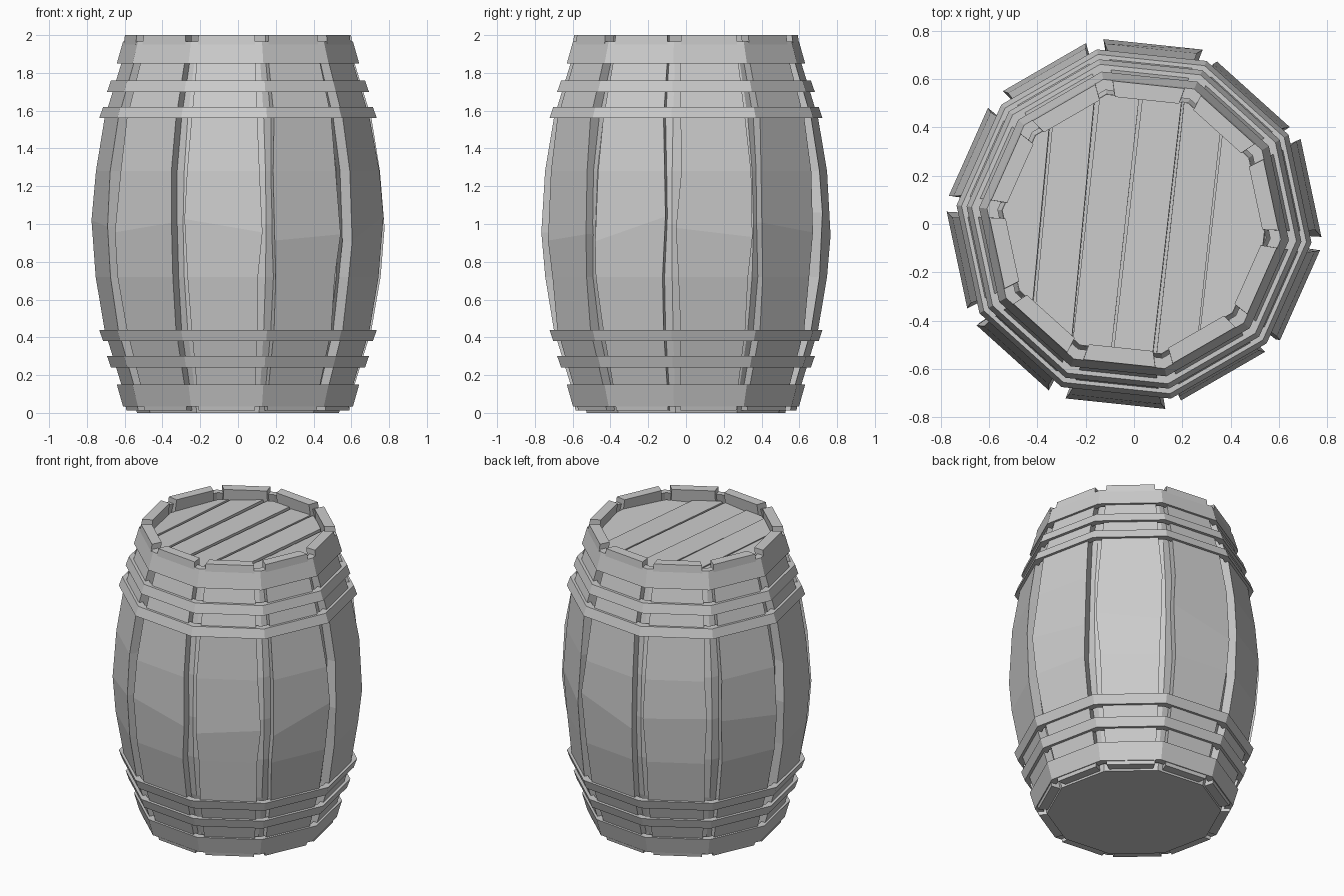
import bpy, bmesh, math, random
from mathutils import Vector, Matrix

if "Cube" in bpy.data.objects:
    bpy.data.objects.remove(bpy.data.objects["Cube"])

random.seed(4)
SIDES = 10
STEP = math.tau / SIDES
OFFSET = math.radians(-6)          # angle of the first gap between staves


def finish(bm, name):
    bmesh.ops.recalc_face_normals(bm, faces=bm.faces[:])
    me = bpy.data.meshes.new(name)
    bm.to_mesh(me)
    bm.free()
    ob = bpy.data.objects.new(name, me)
    bpy.context.collection.objects.link(ob)
    return ob


def lathe(name, profile, ring=False):
    """Ten-sided turned shape from (corner radius, z); ring closes the section, else ends are capped."""
    bm = bmesh.new()
    loops = [[bm.verts.new((r * math.cos(OFFSET + i * STEP), r * math.sin(OFFSET + i * STEP), z))
              for i in range(SIDES)] for r, z in profile]
    pairs = list(zip(loops, loops[1:]))
    if ring:
        pairs.append((loops[-1], loops[0]))
    else:
        bm.faces.new(loops[0])
        bm.faces.new(loops[-1])
    for a, b in pairs:
        for i in range(SIDES):
            j = (i + 1) % SIDES
            bm.faces.new((a[i], a[j], b[j], b[i]))
    return finish(bm, name)


# Inner body seen through the gaps, with the flat bottom
lathe("inner_body", [(.538, 0), (.57, .15), (.655, .44), (.70, .72), (.715, 1),
                     (.70, 1.28), (.655, 1.56), (.57, 1.85), (.55, 1.90)])

# Staves: distance from axis, half width, height
HALF = [(.572, .150, .012), (.598, .157, .15), (.685, .175, .44), (.730, .190, .72)]
ROWS = HALF + [(.748, .203, 1.0)] + [(r, w, 2 - z) for r, w, z in HALF[::-1]]
ROWS[-1] = (.580, .150, 2.0)
THICK = .065


def stave(index):
    angle = OFFSET + (index + .5) * STEP
    flat = index in (1, 8)         # two staves bulge less
    bm = bmesh.new()
    loops = []
    for k, (r, w, z) in enumerate(ROWS):
        if flat and 3 <= k <= 5:
            r -= .018
        dz = [random.uniform(-.1, .1) if k == 4 else 0 for _ in range(2)]
        dw = [random.uniform(-.012, .012) if 3 <= k <= 5 else 0 for _ in range(2)]
        wi = w * (r - THICK) / r
        pts = [(r, -w + dw[0], z + dz[0]), (r, w + dw[1], z + dz[1]),
               (r - THICK, wi + dw[1], z + dz[1]), (r - THICK, -wi + dw[0], z + dz[0])]
        loops.append([bm.verts.new(p) for p in pts])
    for a, b in zip(loops, loops[1:]):
        for i in range(4):
            j = (i + 1) % 4
            bm.faces.new((a[i], a[j], b[j], b[i]))
    bm.faces.new(loops[0])
    bm.faces.new(loops[-1])
    bm.transform(Matrix.Rotation(angle, 4, 'Z'))
    finish(bm, f"stave_{index + 1}")


for i in range(SIDES):
    stave(i)

# Hoops: low radius, low z, high radius, high z; repeated upside down at the top
HOOPS = [(.612, .035, .645, .15), (.676, .24, .697, .30), (.718, .38, .739, .44)]
for n, (r0, z0, r1, z1) in enumerate(HOOPS):
    for label, flip in (("lower", False), ("upper", True)):
        section = [(r0, z0), (r1, z1), (r1 - .045, z1), (r0 - .045, z0)]
        if flip:
            section = [(r, 2 - z) for r, z in section]
        lathe(f"{label}_hoop_{n + 1}", section, ring=True)

# Lid planks, slightly uneven, trimmed to the ten-sided opening
LID_APOTHEM = .522
for i in range(6):
    bm = bmesh.new()
    bmesh.ops.create_cube(bm, size=1)
    width = .22 if i == 5 else .163
    x = -.4675 + .175 * i + (.025 if i == 5 else 0)
    place = (Matrix.Translation((x, 0, 1.912 + random.uniform(-.005, .005)))
             @ Matrix.Rotation(math.radians(random.uniform(-6, 1)), 4, 'Y')
             @ Matrix.Rotation(math.radians(random.uniform(-.7, .7)), 4, 'Z')
             @ Matrix.Diagonal((width, 1.3, .035, 1)))
    bm.transform(Matrix.Rotation(OFFSET, 4, 'Z') @ place)
    for s in range(SIDES):
        a = OFFSET + (s + .5) * STEP
        n = Vector((math.cos(a), math.sin(a), 0))
        bmesh.ops.bisect_plane(bm, geom=bm.verts[:] + bm.edges[:] + bm.faces[:],
                               plane_co=n * LID_APOTHEM, plane_no=n, clear_outer=True)
        bmesh.ops.holes_fill(bm, edges=[e for e in bm.edges if e.is_boundary])
    finish(bm, f"lid_plank_{i + 1}")
